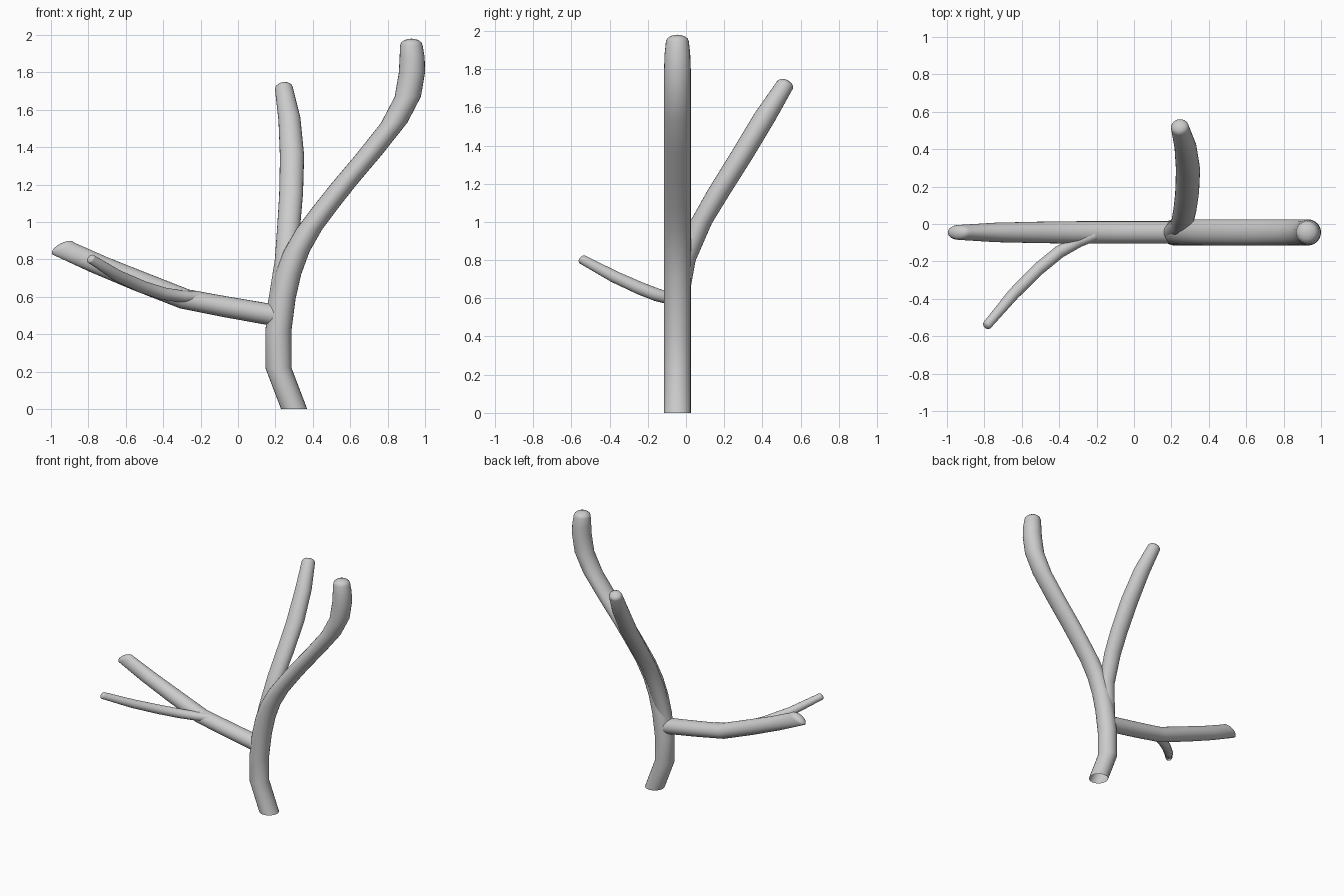
import bpy, bmesh, math
from mathutils import Vector

if "Cube" in bpy.data.objects:
    bpy.data.objects.remove(bpy.data.objects["Cube"])

SIDES = 24


def limb(name, path, normal_start, normal_end, dome=0.03, side=(0, 1, 0)):
    """Tube through path points (x, y, z, in-plane radius, sideways radius), domed at the tip."""
    bm = bmesh.new()
    n0, n1 = Vector(normal_start).normalized(), Vector(normal_end).normalized()
    rings = []

    def add_ring(c, n, ra, rb):
        b = Vector(side)
        b = (b - n * b.dot(n)).normalized()
        a = b.cross(n)
        ring = []
        for i in range(SIDES):
            t = 2 * math.pi * i / SIDES
            ring.append(bm.verts.new(c + a * ra * math.cos(t) + b * rb * math.sin(t)))
        rings.append(ring)

    for k, (x, y, z, ra, rb) in enumerate(path):
        n = n0.lerp(n1, k / (len(path) - 1)).normalized()
        add_ring(Vector((x, y, z)), n, ra, rb)

    # rounded tip
    c = Vector(path[-1][:3])
    ra, rb = path[-1][3:]
    for deg in (25, 50, 72):
        t = math.radians(deg)
        add_ring(c + n1 * dome * math.sin(t), n1, ra * math.cos(t), rb * math.cos(t))
    pole = bm.verts.new(c + n1 * dome)

    for r, s in zip(rings, rings[1:]):
        for i in range(SIDES):
            j = (i + 1) % SIDES
            bm.faces.new((r[i], r[j], s[j], s[i]))
    for i in range(SIDES):
        bm.faces.new((rings[-1][i], rings[-1][(i + 1) % SIDES], pole))
    bmesh.ops.recalc_face_normals(bm, faces=bm.faces)
    for f in bm.faces:
        f.smooth = True
    me = bpy.data.meshes.new(name)
    bm.to_mesh(me)
    bm.free()
    obj = bpy.data.objects.new(name, me)
    bpy.context.collection.objects.link(obj)
    return obj


Y = -0.045
UP = (0, 0, 1)

# main trunk, open at the foot
trunk = [(0.30, 0), (0.216, 0.22), (0.216, 0.42), (0.238, 0.59), (0.268, 0.72),
         (0.312, 0.84), (0.38, 0.96), (0.47, 1.08), (0.565, 1.20), (0.70, 1.36),
         (0.835, 1.53), (0.908, 1.67), (0.93, 1.80)]
limb("trunk", [(x, Y, z, 0.07, 0.07) for x, z in trunk]
     + [(0.931, Y, 1.88, 0.067, 0.067), (0.927, Y, 1.945, 0.06, 0.06)],
     UP, UP, dome=0.035)

# long low branch to the left
limb("left_branch",
     [(0.20, Y, 0.50, 0.058, 0.06), (-0.07, Y, 0.547, 0.056, 0.06),
      (-0.285, Y, 0.588, 0.056, 0.06), (-0.52, Y, 0.68, 0.059, 0.057),
      (-0.74, Y, 0.77, 0.062, 0.052), (-0.935, Y, 0.858, 0.068, 0.04)],
     (-1, 0, 0.05), (-0.45, 0, 0.89))

# upright branch leaning to the back
limb("back_branch",
     [(0.212, -0.045, 0.55, 0.05, 0.055), (0.255, -0.005, 0.80, 0.055, 0.058),
      (0.273, 0.08, 1.00, 0.056, 0.062), (0.284, 0.168, 1.15, 0.058, 0.064),
      (0.289, 0.293, 1.35, 0.058, 0.065), (0.275, 0.413, 1.55, 0.057, 0.059),
      (0.245, 0.517, 1.715, 0.046, 0.048)],
     UP, (-0.15, 0.4, 0.9), side=(1, 0, 0))

# thin twig growing forward from the left branch
limb("front_twig",
     [(-0.21, -0.06, 0.60, 0.03, 0.03), (-0.30, -0.095, 0.602, 0.032, 0.032),
      (-0.40, -0.15, 0.617, 0.034, 0.034), (-0.51, -0.24, 0.652, 0.034, 0.034),
      (-0.645, -0.375, 0.713, 0.032, 0.032), (-0.785, -0.54, 0.802, 0.025, 0.026)],
     (-0.85, -0.5, 0.1), (-0.6, -0.6, 0.6), dome=0.015, side=UP)
